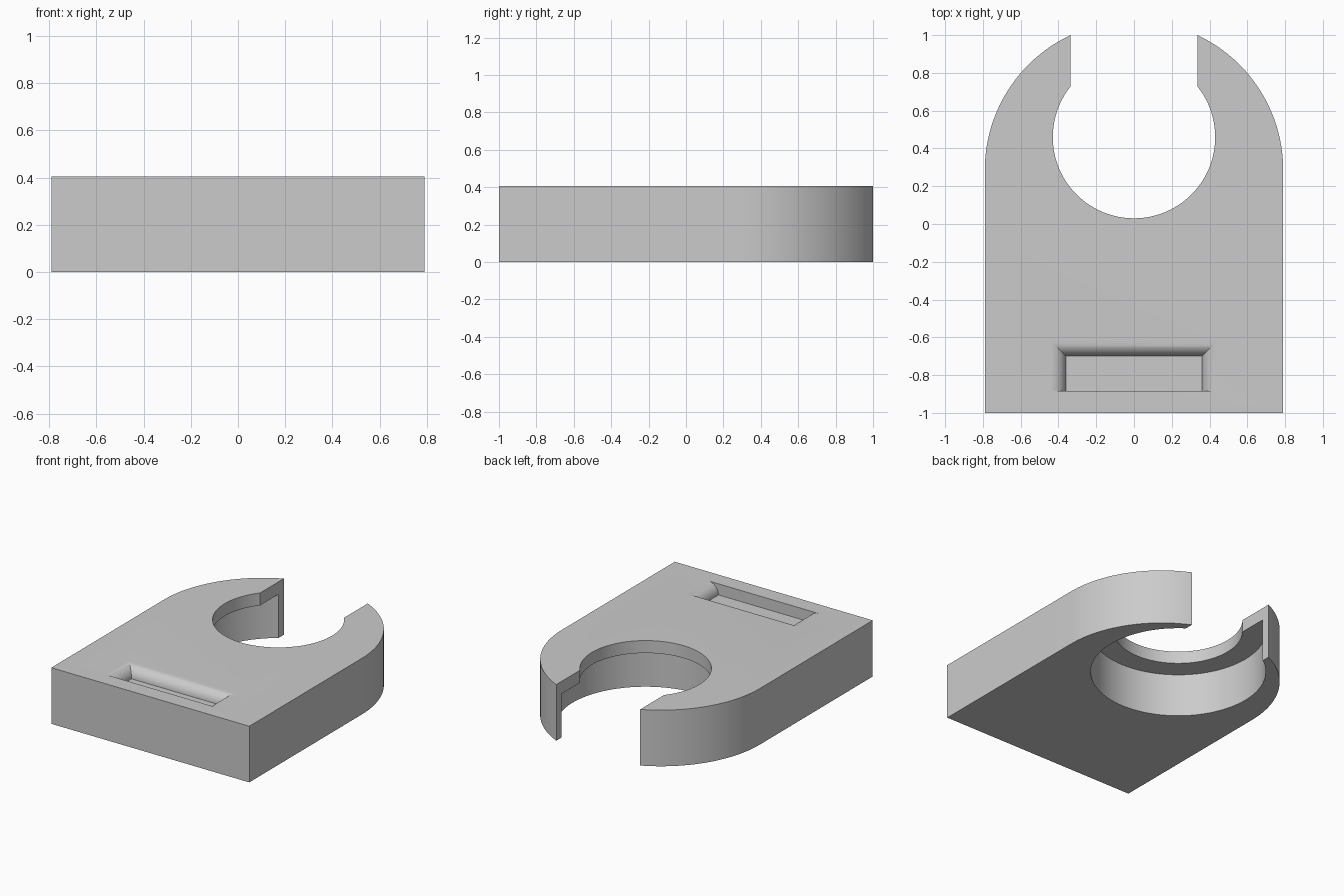
import bpy, bmesh, math

if "Cube" in bpy.data.objects:
    bpy.data.objects.remove(bpy.data.objects["Cube"], do_unlink=True)

HEIGHT = 0.405
HALF_W = 0.79
ARC_Y = 0.285      # centre of the rounded end
HOLE_Y = 0.46      # centre of the hole and counterbore
LEDGE_Z = 0.315    # underside of the lip around the hole

grey = bpy.data.materials.new("plain_grey")
grey.use_nodes = True
grey.diffuse_color = (0.6, 0.6, 0.6, 1)
grey.node_tree.nodes["Principled BSDF"].inputs["Base Color"].default_value = (0.6, 0.6, 0.6, 1)


def loft(name, loops):
    """Closed solid through matching loops, listed from bottom to top."""
    bm = bmesh.new()
    rings = [[bm.verts.new(p) for p in loop] for loop in loops]
    n = len(rings[0])
    for low, high in zip(rings, rings[1:]):
        for i in range(n):
            j = (i + 1) % n
            bm.faces.new((low[i], low[j], high[j], high[i]))
    bm.faces.new(rings[0][::-1])
    bm.faces.new(rings[-1])
    bmesh.ops.recalc_face_normals(bm, faces=bm.faces)
    mesh = bpy.data.meshes.new(name)
    bm.to_mesh(mesh)
    bm.free()
    mesh.materials.append(grey)
    obj = bpy.data.objects.new(name, mesh)
    bpy.context.collection.objects.link(obj)
    return obj


def prism(name, outline, z0, z1):
    return loft(name, [[(x, y, z) for x, y in outline] for z in (z0, z1)])


def arc(cy, radius, start, end, steps):
    angles = [math.radians(start + (end - start) * i / steps) for i in range(steps + 1)]
    return [(radius * math.cos(a), cy + radius * math.sin(a)) for a in angles]


def rectangle(x0, x1, y0, y1):
    return [(x0, y0), (x1, y0), (x1, y1), (x0, y1)]


# Body: block with a rounded back end
outline = [(-HALF_W, -1), (HALF_W, -1)] + arc(ARC_Y, HALF_W, 0, 180, 64)
body = prism("clip_body", outline, 0, HEIGHT)

# Through hole, wider counterbore from below, and the open slot
hole = prism("hole_cutter", arc(HOLE_Y, 0.43, 0, 360, 96)[:-1], -0.1, HEIGHT + 0.1)
bore = prism("counterbore_cutter", arc(HOLE_Y, 0.585, 0, 360, 96)[:-1], -0.1, LEDGE_Z)
slot = prism("slot_cutter", rectangle(-0.335, 0.335, HOLE_Y, 1.2), -0.1, HEIGHT + 0.1)

# Pocket: upright front wall, the other three sides flare into the top
FLARE = 0.08
STEPS = 10
pocket_loops = []
for i in range(STEPS + 1):
    a = math.pi / 2 * i / STEPS
    out = FLARE * (1 - math.cos(a))
    z = HEIGHT - FLARE + FLARE * math.sin(a)
    pocket_loops.append([(x, y, z) for x, y in
                         rectangle(-0.36 - out, 0.36 + out, -0.884, -0.70 + out)])
pocket_loops.append([(x, y, HEIGHT + 0.1) for x, y, z in pocket_loops[-1]])
pocket = loft("pocket_cutter", pocket_loops)

# Cut the body and discard the cutters
bpy.ops.object.select_all(action='DESELECT')
bpy.context.view_layer.objects.active = body
body.select_set(True)
for cutter in (hole, bore, slot, pocket):
    cutter.hide_render = True
    mod = body.modifiers.new(cutter.name, 'BOOLEAN')
    mod.operation = 'DIFFERENCE'
    mod.solver = 'EXACT'
    mod.object = cutter
    bpy.ops.object.modifier_apply(modifier=mod.name)
    bpy.data.objects.remove(cutter, do_unlink=True)

bpy.ops.object.shade_smooth_by_angle(angle=math.radians(30))
